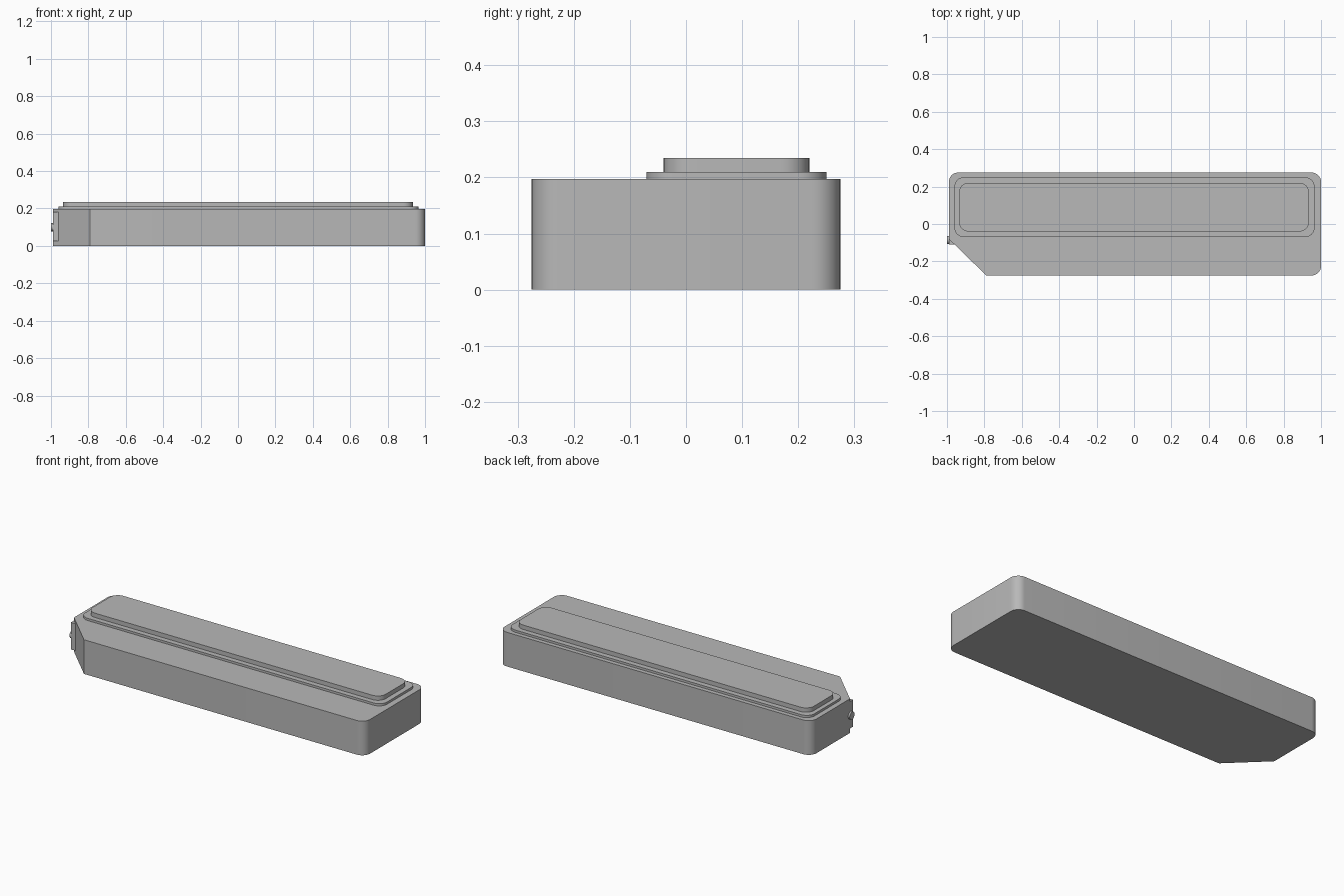
import bpy, math
from mathutils import Vector

cube = bpy.data.objects.get("Cube")
if cube:
    bpy.data.objects.remove(cube, do_unlink=True)

grey = bpy.data.materials.new("mid grey")
grey.use_nodes = True
colour = (0.48, 0.48, 0.48, 1)
grey.diffuse_color = colour
grey.node_tree.nodes["Principled BSDF"].inputs["Base Color"].default_value = colour


def finish(ob, name):
    """Name, colour and smooth an object while keeping hard edges."""
    ob.name = name
    ob.data.materials.append(grey)
    bpy.ops.object.select_all(action='DESELECT')
    ob.select_set(True)
    bpy.context.view_layer.objects.active = ob
    bpy.ops.object.shade_smooth_by_angle(angle=math.radians(30))


def prism(name, corners, z0, z1, steps=8):
    """Extrude a counter-clockwise outline of (x, y, corner radius)."""
    outline = []
    for i, (x, y, r) in enumerate(corners):
        p = Vector((x, y))
        if r == 0:
            outline.append(p)
            continue
        a = (Vector(corners[i - 1][:2]) - p).normalized()
        b = (Vector(corners[(i + 1) % len(corners)][:2]) - p).normalized()
        centre = p + (a + b) * r
        for k in range(steps + 1):
            t = math.pi / 2 * k / steps
            outline.append(centre - b * r * math.cos(t) - a * r * math.sin(t))
    n = len(outline)
    verts = [(p.x, p.y, z) for z in (z0, z1) for p in outline]
    faces = [list(reversed(range(n))), list(range(n, 2 * n))]
    faces += [(i, (i + 1) % n, n + (i + 1) % n, n + i) for i in range(n)]
    mesh = bpy.data.meshes.new(name)
    mesh.from_pydata(verts, [], faces)
    ob = bpy.data.objects.new(name, mesh)
    bpy.context.collection.objects.link(ob)
    finish(ob, name)


def rect(x0, x1, y0, y1, r):
    return [(x0, y0, r), (x1, y0, r), (x1, y1, r), (x0, y1, r)]


# Main body with one cut corner
prism("body", [(-0.79, -0.275, 0), (1, -0.275, 0.05), (1, 0.275, 0.05),
               (-0.99, 0.275, 0.05), (-0.99, -0.08, 0)], 0, 0.197)

# Stepped raised top
prism("lower_step", rect(-0.96, 0.965, -0.07, 0.25, 0.05), 0.197, 0.21)
prism("upper_step", rect(-0.935, 0.935, -0.04, 0.22, 0.05), 0.21, 0.235)

# Mounting block and round knob at the cut corner
prism("side_block", rect(-0.989, -0.95, -0.11, -0.06, 0), 0.025, 0.18)
bpy.ops.mesh.primitive_cylinder_add(vertices=32, radius=0.022, depth=0.02,
                                    location=(-0.99, -0.085, 0.1),
                                    rotation=(0, math.pi / 2, 0))
finish(bpy.context.object, "knob")
